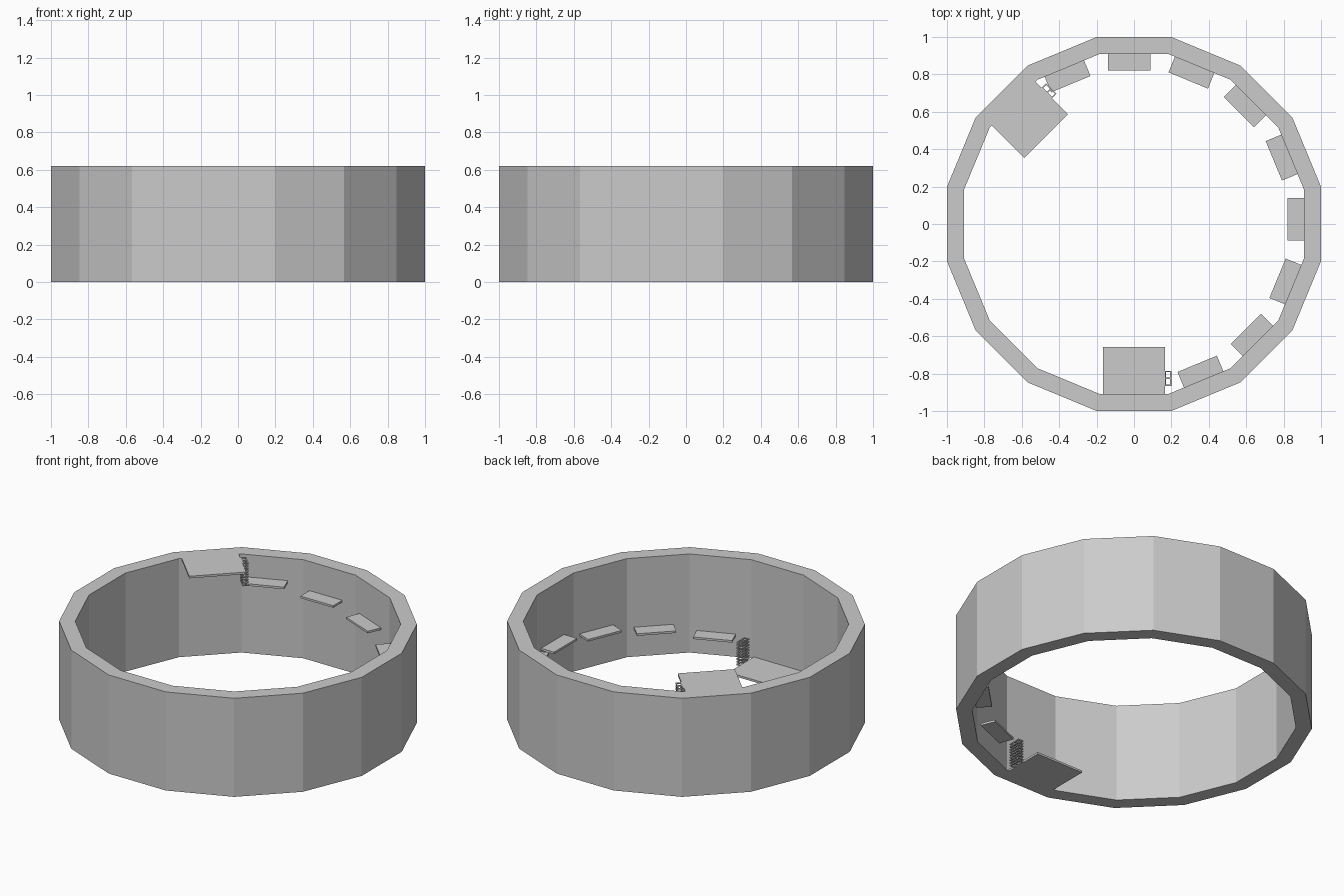
import bpy, bmesh, math
from mathutils import Matrix

if "Cube" in bpy.data.objects:
    bpy.data.objects.remove(bpy.data.objects["Cube"])

SIDES = 16
HEIGHT = 0.62
INNER = 0.91            # distance from centre to the flat inner walls
PLATE = 0.013           # thickness of treads and platforms

grey = bpy.data.materials.new("light_grey")
grey.diffuse_color = (0.6, 0.6, 0.6, 1)
grey.use_nodes = True
grey.node_tree.nodes["Principled BSDF"].inputs["Base Color"].default_value = grey.diffuse_color


def finish(name, bm):
    bmesh.ops.recalc_face_normals(bm, faces=bm.faces)
    mesh = bpy.data.meshes.new(name)
    bm.to_mesh(mesh)
    bm.free()
    mesh.materials.append(grey)
    obj = bpy.data.objects.new(name, mesh)
    bpy.context.collection.objects.link(obj)
    return obj


def add_box(bm, n, t, z):
    """Box from (min, max) ranges: outward n, along the wall t, height z."""
    size = [b - a for a, b in (n, t, z)]
    mid = [(a + b) / 2 for a, b in (n, t, z)]
    bmesh.ops.create_cube(bm, size=1, matrix=Matrix.Translation(mid) @ Matrix.Diagonal((*size, 1)))


def wall_part(name, angle, boxes):
    """Boxes placed against the wall that faces the given angle."""
    bm = bmesh.new()
    for box in boxes:
        add_box(bm, *box)
    bm.transform(Matrix.Rotation(math.radians(angle), 4, 'Z'))
    return finish(name, bm)


def ladder(name, angle, t0, t1, z0, z1, rungs=9):
    """Stack of small two-hole frames tied by a slim post."""
    n0, n1, bar, thick = 0.785, 0.865, 0.007, 0.007
    mid = (n0 + n1) / 2
    boxes = []
    for i in range(rungs):
        z = z0 + (z1 - z0 - thick) * i / (rungs - 1)
        span = (z, z + thick)
        boxes += [((n0, n1), (t0, t0 + bar), span), ((n0, n1), (t1 - bar, t1), span)]
        for n in (n0, mid - bar / 2, n1 - bar):
            boxes.append(((n, n + bar), (t0 + bar, t1 - bar), span))
    boxes.append(((mid - bar / 2, mid + bar / 2), (t0, t0 + bar), (z0, z1)))
    wall_part(name, angle, boxes)


# Sixteen-sided ring wall
bm = bmesh.new()
rings = []
for apothem, z in ((1, 0), (1, HEIGHT), (INNER, HEIGHT), (INNER, 0)):
    r = apothem / math.cos(math.pi / SIDES)
    rings.append([bm.verts.new((r * math.cos((i + 0.5) * 2 * math.pi / SIDES),
                                r * math.sin((i + 0.5) * 2 * math.pi / SIDES), z))
                  for i in range(SIDES)])
for k in range(4):
    a, b = rings[k], rings[(k + 1) % 4]
    for i in range(SIDES):
        j = (i + 1) % SIDES
        bm.faces.new((a[i], a[j], b[j], b[i]))
finish("ring_wall", bm)

# Entry platform at the bottom and landing flush with the rim
wall_part("lower_platform", -90, [((0.657, INNER), (-0.165, 0.165), (0, PLATE))])
wall_part("upper_platform", 135, [((0.665, INNER), (-0.165, 0.165), (HEIGHT - PLATE, HEIGHT))])

# Nine floating treads climbing around the inside
for k in range(9):
    z = 0.13 + 0.042 * k
    wall_part(f"tread_{k + 1}", -67.5 + 22.5 * k, [((0.82, INNER), (-0.088, 0.14), (z, z + PLATE))])

# Ladders between the platforms and the nearest treads
ladder("lower_ladder", -90, 0.165, 0.2, 0.0, 0.145)
ladder("upper_ladder", 135, -0.2, -0.165, 0.475, HEIGHT)
